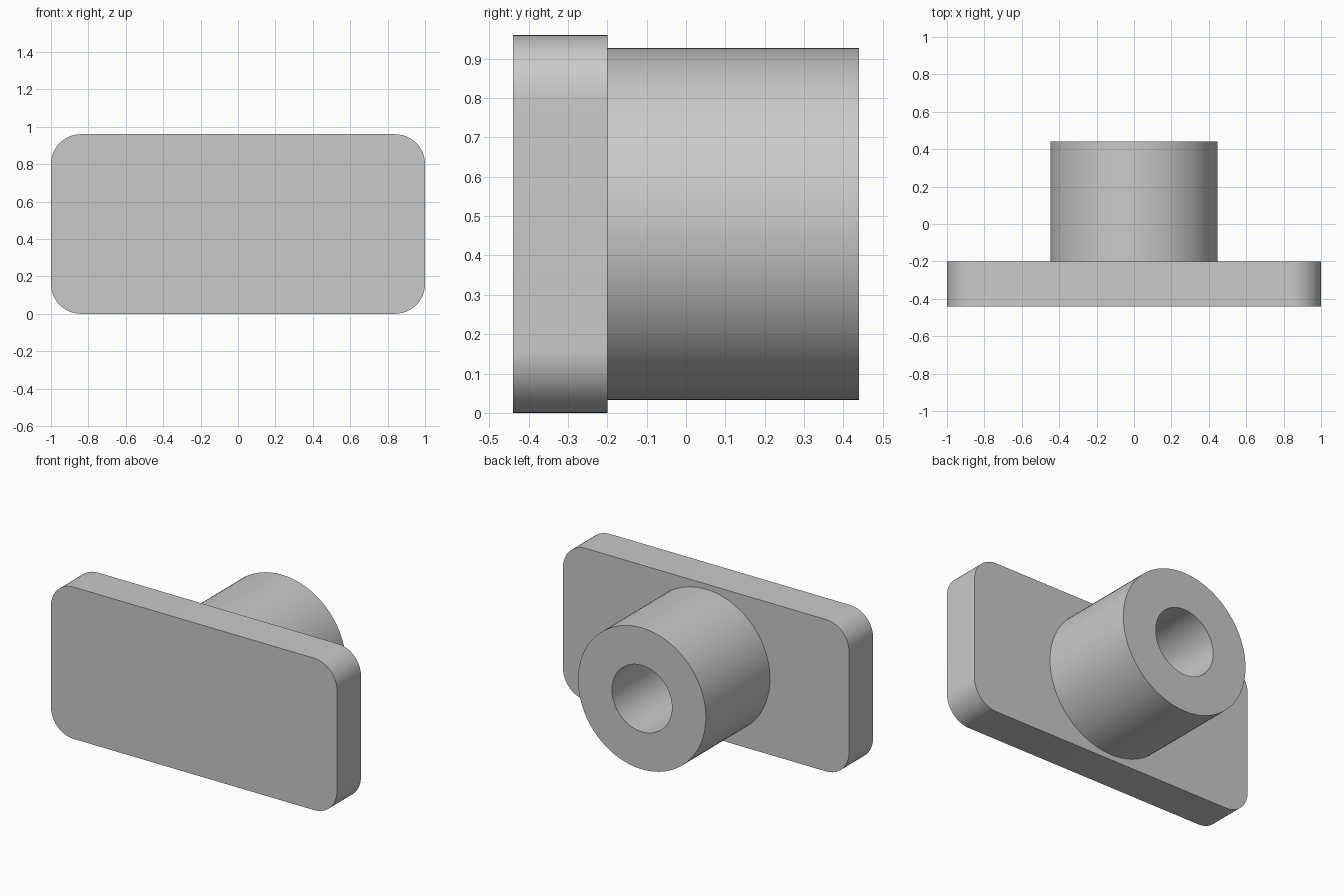
import bpy, bmesh, math
from mathutils import Vector

cube = bpy.data.objects.get("Cube")
if cube:
    bpy.data.objects.remove(cube, do_unlink=True)

WIDTH, HEIGHT, CORNER = 2.0, 0.96, 0.16
FRONT, JOINT, BACK = -0.44, -0.2, 0.44
OUTER, BORE = 0.447, 0.21
MID = HEIGHT / 2

grey = bpy.data.materials.new("light_grey")
grey.use_nodes = True
colour = (0.59, 0.59, 0.59, 1)
grey.diffuse_color = colour
grey.node_tree.nodes["Principled BSDF"].inputs["Base Color"].default_value = colour


def finish(bm, name):
    bmesh.ops.recalc_face_normals(bm, faces=bm.faces)
    mesh = bpy.data.meshes.new(name)
    bm.to_mesh(mesh)
    bm.free()
    mesh.materials.append(grey)
    obj = bpy.data.objects.new(name, mesh)
    bpy.context.collection.objects.link(obj)
    bpy.ops.object.select_all(action="DESELECT")
    obj.select_set(True)
    bpy.context.view_layer.objects.active = obj
    bpy.ops.object.shade_smooth_by_angle(angle=math.radians(30))
    return obj


# Rounded rectangular plate, extruded from its front outline
bm = bmesh.new()
outline = []
steps = 16
corners = [(1, 1), (-1, 1), (-1, -1), (1, -1)]
for quarter, (sx, sz) in enumerate(corners):
    for i in range(steps + 1):
        a = math.pi / 2 * (quarter + i / steps)
        x = sx * (WIDTH / 2 - CORNER) + CORNER * math.cos(a)
        z = MID + sz * (MID - CORNER) + CORNER * math.sin(a)
        outline.append(bm.verts.new((x, FRONT, z)))
face = bm.faces.new(outline)
extruded = bmesh.ops.extrude_face_region(bm, geom=[face], use_keep_orig=True)
moved = [g for g in extruded["geom"] if isinstance(g, bmesh.types.BMVert)]
bmesh.ops.translate(bm, verts=moved, vec=(0, JOINT - FRONT, 0))
finish(bm, "mounting_plate")

# Hollow boss, spun from its wall profile; the bore ends at the plate
bm = bmesh.new()
profile = [(OUTER, JOINT), (OUTER, BACK), (BORE, BACK), (BORE, JOINT)]
verts = [bm.verts.new((r, y, MID)) for r, y in profile]
edges = [bm.edges.new(pair) for pair in zip(verts, verts[1:])]
bmesh.ops.spin(bm, geom=verts + edges, cent=Vector((0, 0, MID)), axis=(0, 1, 0),
               angle=math.tau, steps=96)
bmesh.ops.remove_doubles(bm, verts=bm.verts, dist=0.0001)
# Closing the seated end keeps the boss a solid ring
open_edges = [e for e in bm.edges if e.is_boundary]
bmesh.ops.bridge_loops(bm, edges=open_edges)
finish(bm, "hollow_boss")
